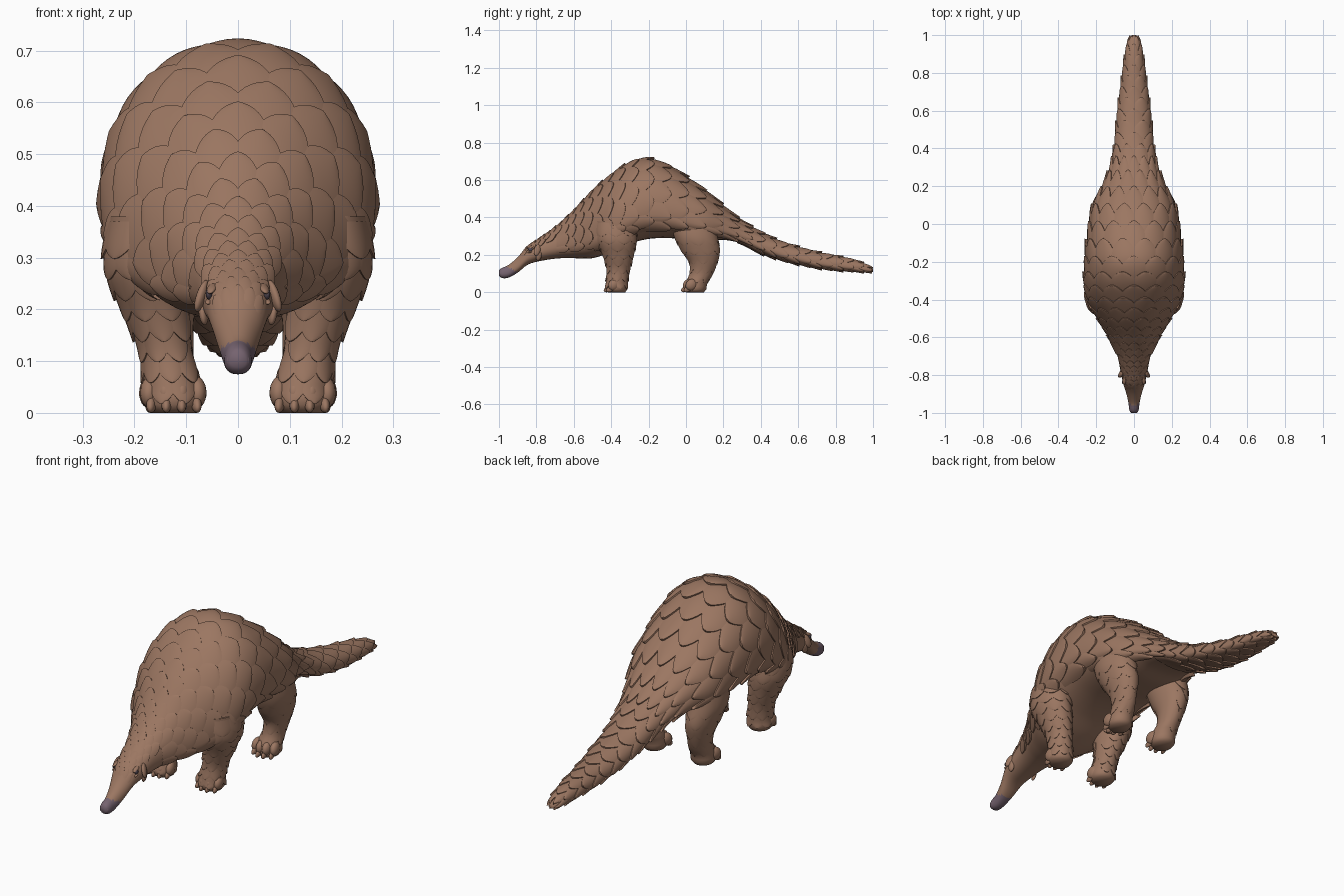
import bpy, bmesh, math
from mathutils import Vector, Matrix, Euler

if "Cube" in bpy.data.objects:
    bpy.data.objects.remove(bpy.data.objects["Cube"])


def material(name, col):
    m = bpy.data.materials.new(name)
    m.diffuse_color = (*col, 1)
    m.use_nodes = True
    m.node_tree.nodes["Principled BSDF"].inputs["Base Color"].default_value = m.diffuse_color
    return m


BROWN = material("brown scale", (0.33, 0.183, 0.121))
NOSE = material("mauve nose", (0.18, 0.125, 0.16))
EYE = material("dark eye", (0.09, 0.07, 0.09))


def hermite(rows, t):
    """Smooth interpolation of rows keyed by their first column."""
    t = min(max(t, rows[0][0]), rows[-1][0])
    i = 0
    while i < len(rows) - 2 and t > rows[i + 1][0]:
        i += 1
    a, b = rows[i], rows[i + 1]
    p, n = rows[max(i - 1, 0)], rows[min(i + 2, len(rows) - 1)]
    h = b[0] - a[0]
    f = (t - a[0]) / h
    out = []
    for k in range(1, len(a)):
        ma = (b[k] - p[k]) / (b[0] - p[0]) * h
        mb = (n[k] - a[k]) / (n[0] - a[0]) * h
        out.append((2*f**3 - 3*f**2 + 1) * a[k] + (f**3 - 2*f**2 + f) * ma
                   + (3*f**2 - 2*f**3) * b[k] + (f**3 - f**2) * mb)
    return out


def spow(x, e):
    return math.copysign(abs(x) ** e, x)


# Body stations: y, top z, bottom z, half width
BODY = [(-1.0, .118, .088, .016), (-.985, .13, .076, .025), (-.95, .145, .078, .029),
        (-.9, .188, .105, .04), (-.85, .245, .145, .056), (-.8, .28, .16, .07),
        (-.7, .35, .172, .095), (-.6, .44, .172, .137), (-.5, .545, .172, .195),
        (-.4, .63, .205, .248), (-.3, .695, .25, .264), (-.2, .715, .275, .26),
        (-.1, .68, .28, .25), (0, .618, .272, .236), (.1, .545, .265, .215),
        (.2, .46, .27, .165), (.3, .38, .25, .125), (.4, .322, .21, .105),
        (.5, .275, .175, .095), (.6, .242, .15, .086), (.7, .215, .13, .073),
        (.8, .195, .118, .06), (.9, .172, .112, .046), (.97, .145, .108, .03),
        (1.0, .125, .108, .012)]


def body(u, v):
    u = min(max(u, -1), 1)
    top, bot, w = hermite(BODY, u)
    mid = bot + (top - bot) * (.32 + .1 * min(1, max(0, (-.6 - u) / .15)))
    c, s = math.cos(v), math.sin(v)
    x = w * spow(c, .98 if s > 0 else .85)
    return Vector((x, u, mid + spow(s, .95) * ((top - mid) if s > 0 else (mid - bot))))


def leg_surface(rows):
    """Rows: depth (-z), x, y, x radius, y radius."""
    def P(u, v):
        u = min(max(u, rows[0][0]), rows[-1][0])
        x, y, rx, ry = hermite(rows, u)
        return Vector((x + rx * math.cos(v), y + ry * math.sin(v), -u))
    return P


FRONT = leg_surface([(-.4, .175, -.38, .078, .11), (-.28, .178, -.372, .08, .108),
                     (-.19, .156, -.362, .066, .08), (-.12, .138, -.362, .054, .062),
                     (-.05, .126, -.37, .056, .058), (-.015, .125, -.372, .056, .058),
                     (0, .125, -.37, .044, .046)])
HIND = leg_surface([(-.38, .15, .03, .07, .12), (-.29, .15, .055, .078, .115),
                    (-.22, .145, .078, .068, .103), (-.16, .138, .092, .056, .076),
                    (-.1, .13, .082, .049, .063), (-.045, .127, .055, .053, .058),
                    (-.015, .127, .05, .054, .058), (0, .127, .05, .042, .046)])


def lifted(P, u, v, off):
    """Surface point pushed out along its normal."""
    e = .004
    n = (P(u + e, v) - P(u - e, v)).cross(P(u, v + e) - P(u, v - e))
    return P(u, v) + (n.normalized() if n.length > 0 else Vector()) * off


def grid(bm, rows, closed=False):
    vs = [[bm.verts.new(p) for p in r] for r in rows]
    n = len(rows[0])
    for i in range(len(vs) - 1):
        for j in range(n if closed else n - 1):
            k = (j + 1) % n
            bm.faces.new((vs[i][j], vs[i + 1][j], vs[i + 1][k], vs[i][k]))
    if closed:
        bm.faces.new(vs[0])
        bm.faces.new(vs[-1][::-1])


def skin(bm, P, u0, u1, nu, nv, inset):
    us = [u0 + (u1 - u0) * i / nu for i in range(nu + 1)]
    grid(bm, [[lifted(P, u, 2 * math.pi * j / nv, -inset(u)) for j in range(nv)] for u in us], True)


def scale(bm, P, u, v, length, dv, lift):
    """One overlapping plate: buried root, raised rounded tip, thick rim."""
    rows = []
    for i in range(11):
        s = 1 - (1 - i / 10) ** 1.9
        q = max(0, (s - .42) / .58)
        w = .9 + .24 * s if s < .42 else .6 * math.sqrt(max(0, 1 - q * q)) + .4 * (1 - q ** 1.8)
        row = []
        for k, t in enumerate((-1, -1, -.75, -.4, 0, .4, .75, 1, 1)):
            off = lift * (s - .5 + .2 * (1 - t * t))
            if k in (0, 8):
                off -= lift * 1.1
            row.append(lifted(P, u + length * s, v + dv * min(w, 1) * t, off))
        rows.append(row)
    grid(bm, rows)


def blob(bm, loc, size, rot=(0, 0, 0)):
    m = Matrix.Translation(loc) @ Euler(rot).to_matrix().to_4x4() @ Matrix.Diagonal((*size, 1))
    bmesh.ops.create_uvsphere(bm, u_segments=16, v_segments=10, radius=1, matrix=m)


def finish(name, bm, mats=(BROWN,), mirror=False, angle=35):
    bmesh.ops.remove_doubles(bm, verts=bm.verts, dist=1e-5)
    me = bpy.data.meshes.new(name)
    bm.to_mesh(me)
    bm.free()
    ob = bpy.data.objects.new(name, me)
    bpy.context.collection.objects.link(ob)
    for m in mats:
        me.materials.append(m)
    bpy.ops.object.select_all(action='DESELECT')
    ob.select_set(True)
    bpy.context.view_layer.objects.active = ob
    bpy.ops.object.shade_smooth_by_angle(angle=math.radians(angle))
    if mirror:
        ob.modifiers.new("mirror", 'MIRROR').use_mirror_merge = False
    return ob


# Body skin from snout to tail tip, with mauve nose
bm = bmesh.new()
skin(bm, body, -1, 1, 200, 40, lambda u: .01 * min(1, max(0, (u + .85) * 5)) * min(1, (1 - u) * 4))
ob = finish("body", bm, (BROWN, NOSE), angle=60)
for f in ob.data.polygons:
    c = f.center
    f.material_index = int(c.y + 2 * (c.z - .13) < -.945 and c.y < -.88)

# Overlapping scales in staggered rows, growing towards the back
PITCH = [(-.9, .02), (-.75, .028), (-.6, .042), (-.4, .062), (-.2, .085), (.1, .088), (.35, .068), (1, .052)]
bm = bmesh.new()
y, row = -.89, 0
while y < .93:
    p = hermite(PITCH, y)[0]
    step = 26 if y < .2 else 40 if y < .3 else 60
    reach = 62 if y < -.72 else 112 if y < -.5 else 118 if y < .2 else 180
    for k in range(-8, 9):
        a = (k + .5 * (row % 2)) * step
        if -reach <= a < reach + .1:
            length = min(2.05 * p, .995 - y)
            scale(bm, body, y, math.radians(90 + a), length, math.radians(step * .62), .24 * p)
    y += p
    row += 1
finish("body_scales", bm)

# Legs with toes, claws and broad scales
for name, P, fy, fx in (("front", FRONT, -.4, .125), ("hind", HIND, .014, .127)):
    bm = bmesh.new()
    skin(bm, P, -.38, 0, 24, 28, lambda u: .004 if u < -.08 else 0)
    finish(name + "_leg", bm, mirror=True, angle=60)
    bm = bmesh.new()
    for k in range(4):
        o = k - 1.5
        x, yy = fx + o * .029, fy + .007 * o * o
        blob(bm, (x, yy, .04), (.02, .034, .03), (.6, 0, o * .15))
        blob(bm, (x * .99, yy - .018, .018), (.01, .026, .015), (.5, 0, o * .1))
    finish(name + "_toes", bm, mirror=True, angle=60)
    bm = bmesh.new()
    top, end, pitch = (-.37, -.08, .04) if name == "front" else (-.34, -.14, .05)
    r = 0
    while top < end:
        for k in range(8):
            a = (k + .5 * (r % 2)) * 45
            if math.cos(math.radians(a)) > (-.8 if name == "front" else -.1):
                scale(bm, P, top, math.radians(a), pitch * 1.8, math.radians(29),
                      .008 if name == "front" else .004)
        top += pitch
        r += 1
    finish(name + "_leg_scales", bm, mirror=True)

# Ears: flattened crescents behind the eyes
bm = bmesh.new()
blob(bm, (.07, -.795, .226), (.01, .018, .033), (-.35, -.25, .3))
blob(bm, (.067, -.787, .195), (.009, .016, .026), (-.2, .15, .2))
finish("ears", bm, mirror=True, angle=60)

# Eyes between two lids
e = body(-.83, math.radians(28))
bm = bmesh.new()
blob(bm, e, (.007, .015, .011), (-.3, 0, .25))
finish("eyes", bm, (EYE,), True, 60)
bm = bmesh.new()
blob(bm, e + Vector((-.004, .002, .012)), (.01, .024, .006), (.4, .3, .25))
blob(bm, e + Vector((-.001, .002, -.012)), (.008, .02, .005), (.3, -.2, .25))
finish("eyelids", bm, mirror=True, angle=60)

# Nostrils as small bumps on the nose
bm = bmesh.new()
blob(bm, (.017, -.988, .1), (.006, .008, .012))
finish("nostrils", bm, (NOSE,), True, 60)
